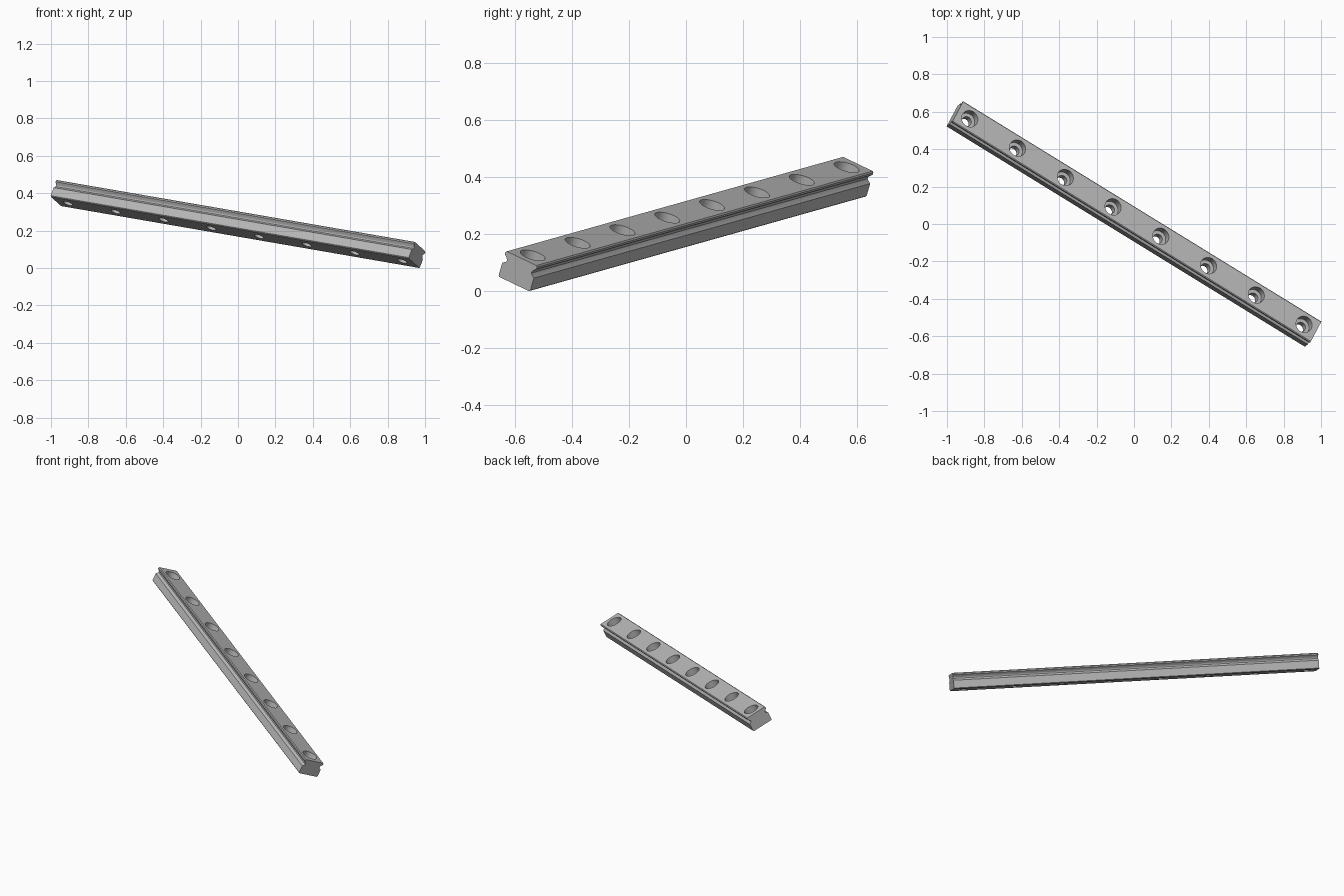
import bpy, bmesh
from math import radians
from mathutils import Matrix, Vector

cube = bpy.data.objects.get("Cube")
if cube:
    bpy.data.objects.remove(cube, do_unlink=True)

LENGTH, HEIGHT = 150, 6.5          # rail proportions, scaled to size at the end
HOLES, PITCH = 8, 20
SCALE = 0.01515

steel = bpy.data.materials.new("steel grey")
steel.use_nodes = True
grey = (0.48, 0.48, 0.48, 1)
steel.diffuse_color = grey
steel.node_tree.nodes["Principled BSDF"].inputs["Base Color"].default_value = grey


def to_object(name, bm):
    bmesh.ops.recalc_face_normals(bm, faces=bm.faces[:])
    mesh = bpy.data.meshes.new(name)
    bm.to_mesh(mesh)
    bm.free()
    mesh.materials.append(steel)
    obj = bpy.data.objects.new(name, mesh)
    bpy.context.collection.objects.link(obj)
    return obj


# Rail: mirrored half section with a ball groove, extruded lengthwise
half = [(4.2, 0), (4.5, 0.3), (4.5, 3.45), (3.7, 4.0), (3.5, 4.3),
        (3.55, 4.7), (3.75, 5.0), (4.5, 5.7), (4.5, 6.2), (4.2, HEIGHT)]
section = half + [(-y, z) for y, z in reversed(half)]
bm = bmesh.new()
end = bm.faces.new([bm.verts.new((-LENGTH / 2, y, z)) for y, z in section])
swept = bmesh.ops.extrude_face_region(bm, geom=[end])["geom"]
bmesh.ops.translate(bm, vec=(LENGTH, 0, 0),
                    verts=[g for g in swept if isinstance(g, bmesh.types.BMVert)])
rail = to_object("guide_rail", bm)


# Counterbored screw holes
def cut_holes(name, radius, bottom):
    bm = bmesh.new()
    depth = HEIGHT + 2 - bottom
    for i in range(HOLES):
        x = (i - (HOLES - 1) / 2) * PITCH
        bmesh.ops.create_cone(bm, cap_ends=True, segments=40, radius1=radius, radius2=radius,
                              depth=depth, matrix=Matrix.Translation((x, 0, bottom + depth / 2)))
    cutter = to_object(name, bm)
    cutter.hide_render = True
    bpy.context.view_layer.objects.active = rail
    mod = rail.modifiers.new(name, "BOOLEAN")
    mod.operation, mod.solver, mod.object = "DIFFERENCE", "EXACT", cutter
    bpy.ops.object.modifier_apply(modifier=name)
    bpy.data.objects.remove(cutter, do_unlink=True)


cut_holes("counterbore_cutter", 3, 3)
cut_holes("screw_hole_cutter", 1.75, -2)

# Tilt the rail in space, then centre it and stand it on the ground
along = Vector((0.8427, -0.5183, -0.1456)).normalized()
across = Vector((0.4277, 0.8165, -0.3888))
up = along.cross(across).normalized()
across = up.cross(along)
tilt = Matrix((along, across, up)).transposed().to_4x4()
rail.data.transform(tilt @ Matrix.Scale(SCALE, 4))
low, high = [Vector([f(v.co[k] for v in rail.data.vertices) for k in range(3)]) for f in (min, max)]
middle = (low + high) / 2
rail.data.transform(Matrix.Translation((-middle.x, -middle.y, -low.z)))

# Smooth bores with crisp edges
bpy.ops.object.select_all(action="DESELECT")
rail.select_set(True)
bpy.context.view_layer.objects.active = rail
bpy.ops.object.shade_smooth_by_angle(angle=radians(25))
